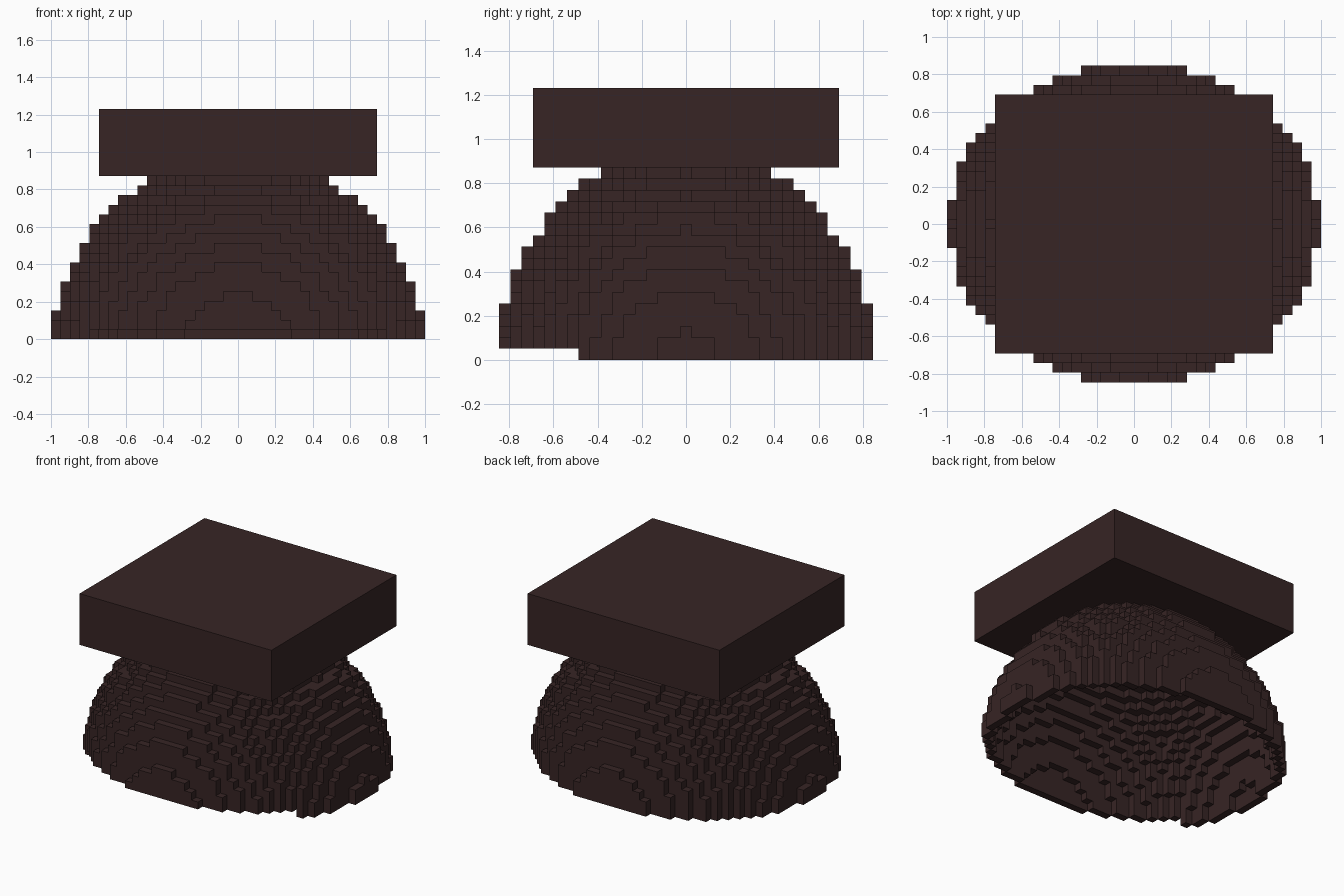
import bpy, bmesh
from mathutils import Vector

cube = bpy.data.objects.get("Cube")
if cube:
    bpy.data.objects.remove(cube, do_unlink=True)

S = 2 / 39          # block size
LAYERS = 17         # dome height in blocks
BOX = (29, 27, 7)   # cap box size in blocks

brown = bpy.data.materials.new("dark brown")
brown.use_nodes = True
colour = (0.038, 0.018, 0.018, 1)
brown.diffuse_color = colour
bsdf = brown.node_tree.nodes["Principled BSDF"]
bsdf.inputs["Base Color"].default_value = colour
bsdf.inputs["Roughness"].default_value = 0.9

STEPS = [(1, 0, 0), (-1, 0, 0), (0, 1, 0), (0, -1, 0), (0, 0, 1), (0, 0, -1)]


def finish(name, bm):
    mesh = bpy.data.meshes.new(name)
    bm.to_mesh(mesh)
    bm.free()
    mesh.materials.append(brown)
    obj = bpy.data.objects.new(name, mesh)
    bpy.context.collection.objects.link(obj)
    return obj


def inside(i, j, k):
    """Rounded dome volume, slightly fuller on its diagonals."""
    u = k + 1.02
    return i * i + 1.343 * j * j + 0.998 * u * u - 0.0006 * i * i * j * j <= 370.15


def near(c, d):
    return (c[0] + d[0], c[1] + d[1], c[2] + d[2])


# Hollow dome: one block thick, with the lowest row left out at the front
cells = set()
for k in range(LAYERS):
    for i in range(-19, 20):
        for j in range(-16, 17):
            c = (i, j, k)
            if k == 0 and j <= -10:
                continue
            if inside(*c) and not all(inside(*near(c, d)) for d in STEPS):
                cells.add(c)

# Skin the blocks with their exposed faces only
bm = bmesh.new()
corners = {}


def corner(p):
    key = tuple(round(v * 2) for v in p)
    if key not in corners:
        corners[key] = bm.verts.new(p * S)
    return corners[key]


for c in sorted(cells):
    centre = Vector((c[0], c[1], c[2] + 0.5))
    for d in STEPS:
        if near(c, d) in cells or (d[2] == 1 and c[2] == LAYERS - 1):
            continue
        n = Vector(d)
        a = Vector((d[1], d[2], d[0]))
        b = n.cross(a)
        ring = [centre + (n + a * s + b * t) * 0.5
                for s, t in ((-1, -1), (1, -1), (1, 1), (-1, 1))]
        bm.faces.new([corner(p) for p in ring])
finish("dome_shell", bm)

# Flat box on top
bm = bmesh.new()
bmesh.ops.create_cube(bm, size=1)
bmesh.ops.scale(bm, vec=Vector(BOX) * S, verts=bm.verts)
bmesh.ops.translate(bm, vec=(0, 0, (LAYERS + BOX[2] / 2) * S), verts=bm.verts)
finish("cap_box", bm)
